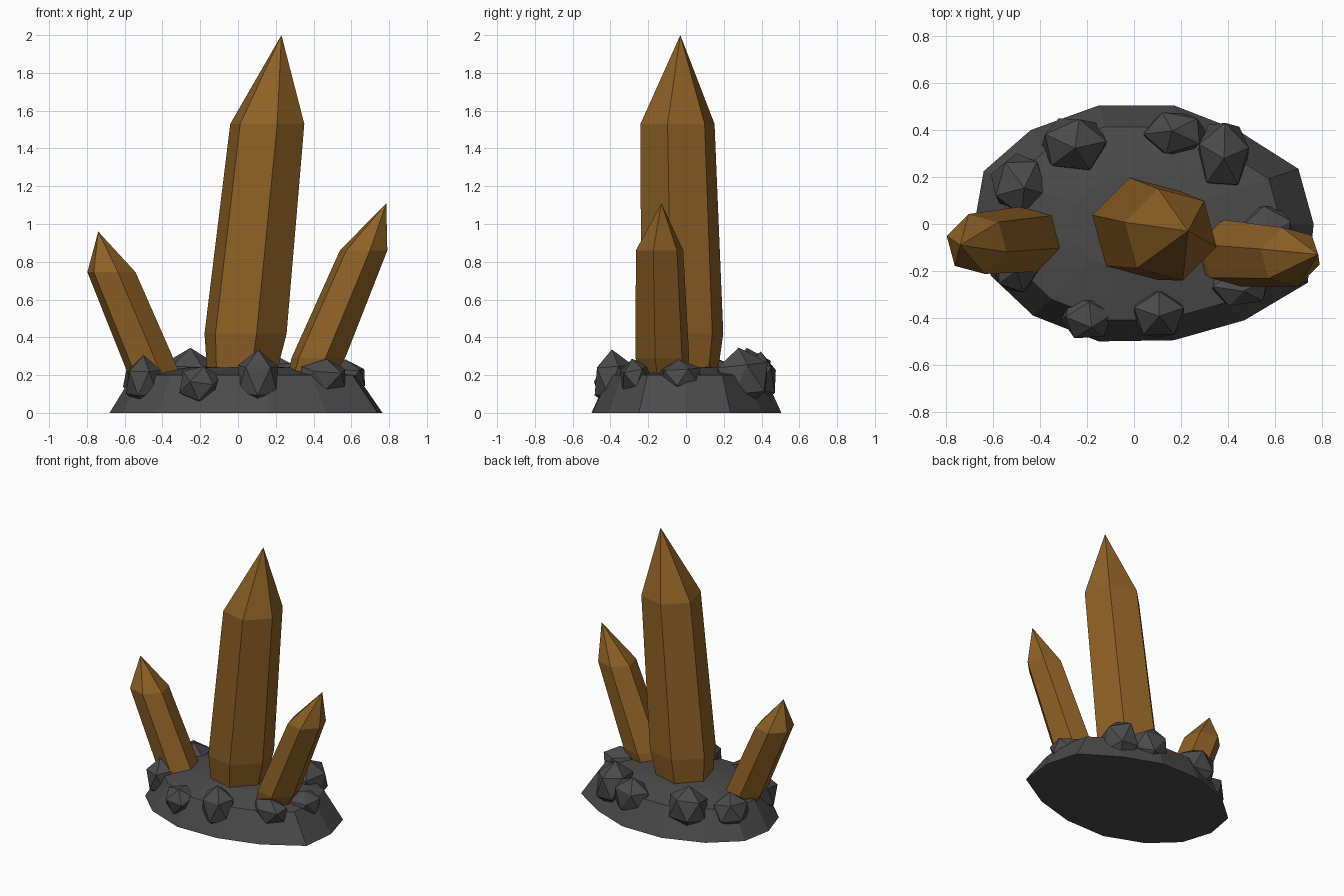
import bpy, bmesh, math
from mathutils import Matrix, Vector, Euler

if "Cube" in bpy.data.objects:
    bpy.data.objects.remove(bpy.data.objects["Cube"])


def material(name, color):
    m = bpy.data.materials.new(name)
    m.diffuse_color = (*color, 1)
    m.use_nodes = True
    m.node_tree.nodes["Principled BSDF"].inputs["Base Color"].default_value = m.diffuse_color
    return m


STONE = material("dark stone", (0.07, 0.07, 0.07))
AMBER = material("amber crystal", (0.27, 0.12, 0.02))


def finish(bm, name, mat):
    bmesh.ops.recalc_face_normals(bm, faces=bm.faces)
    me = bpy.data.meshes.new(name)
    bm.to_mesh(me)
    bm.free()
    me.materials.append(mat)
    ob = bpy.data.objects.new(name, me)
    bpy.context.collection.objects.link(ob)
    return ob


def loft(name, rings, tip, mat):
    """Skin a stack of point rings, close the bottom and fan to the tip."""
    bm = bmesh.new()
    loops = [[bm.verts.new(p) for p in ring] for ring in rings]
    n = len(loops[0])
    bm.faces.new(loops[0][::-1])
    for a, b in zip(loops, loops[1:]):
        for i in range(n):
            j = (i + 1) % n
            bm.faces.new((a[i], a[j], b[j], b[i]))
    top = bm.verts.new(tip)
    for i in range(n):
        bm.faces.new((loops[-1][i], loops[-1][(i + 1) % n], top))
    return finish(bm, name, mat)


# Stone base: irregular 14-sided mound
outline = [(0.765, 0), (0.70, 0.235), (0.44, 0.40), (0.17, 0.505), (-0.15, 0.505),
           (-0.44, 0.40), (-0.64, 0.225), (-0.68, 0), (-0.61, -0.22), (-0.43, -0.39),
           (-0.15, -0.50), (0.17, -0.495), (0.47, -0.41), (0.74, -0.25)]
loft("stone_base",
     [[(x * s, y * s, z) for x, y in outline] for s, z in ((1, 0), (0.82, 0.2), (0.4, 0.24))],
     (0, 0, 0.25), STONE)


# Crystals: leaning six-sided columns with level rings and off-centre points
def crystal(name, rings, tip):
    angles = [math.radians(-15 + 60 * i) for i in range(6)]
    loft(name, [[(x + r * math.cos(a), y + r * math.sin(a), z) for a in angles]
                for x, y, z, r in rings], tip, AMBER)


crystal("main_crystal", [(0.015, -0.015, 0.15, 0.18), (0.04, -0.02, 0.42, 0.225),
                         (0.155, -0.045, 1.53, 0.203)], (0.23, -0.03, 2.0))
crystal("left_crystal", [(-0.41, -0.06, 0.12, 0.12), (-0.45, -0.065, 0.22, 0.143),
                         (-0.67, -0.085, 0.745, 0.132)], (-0.74, -0.09, 0.96))
crystal("right_crystal", [(0.36, -0.115, 0.13, 0.115), (0.425, -0.125, 0.29, 0.147),
                          (0.665, -0.14, 0.86, 0.13)], (0.785, -0.13, 1.11))

# Rocks round the rim: centre, half sizes, turn in degrees, tilt in degrees
rocks = [
    ((-0.255, 0.34, 0.19), (0.15, 0.125, 0.15), 10, 8),
    ((0.175, 0.385, 0.18), (0.14, 0.10, 0.14), 40, -8),
    ((0.38, 0.295, 0.18), (0.12, 0.155, 0.16), 15, 6),
    ((-0.49, 0.17, 0.17), (0.125, 0.135, 0.12), 55, 12),
    ((0.565, -0.03, 0.19), (0.12, 0.12, 0.09), 25, 5),
    ((-0.50, -0.19, 0.165), (0.10, 0.11, 0.135), 0, 5),
    ((-0.20, -0.395, 0.15), (0.115, 0.10, 0.105), 20, 28),
    ((0.105, -0.385, 0.175), (0.12, 0.11, 0.155), 18, 4),
    ((0.45, -0.265, 0.19), (0.135, 0.09, 0.095), 30, 15),
]
for i, (pos, half, turn, tilt) in enumerate(rocks):
    bm = bmesh.new()
    rot = Euler((math.radians(tilt), 0, math.radians(turn))).to_matrix().to_4x4()
    mat = Matrix.Translation(Vector(pos)) @ Matrix.Diagonal((*half, 1)) @ rot
    bmesh.ops.create_icosphere(bm, subdivisions=1, radius=1.04, matrix=mat)
    finish(bm, f"rim_rock_{i + 1}", STONE)
